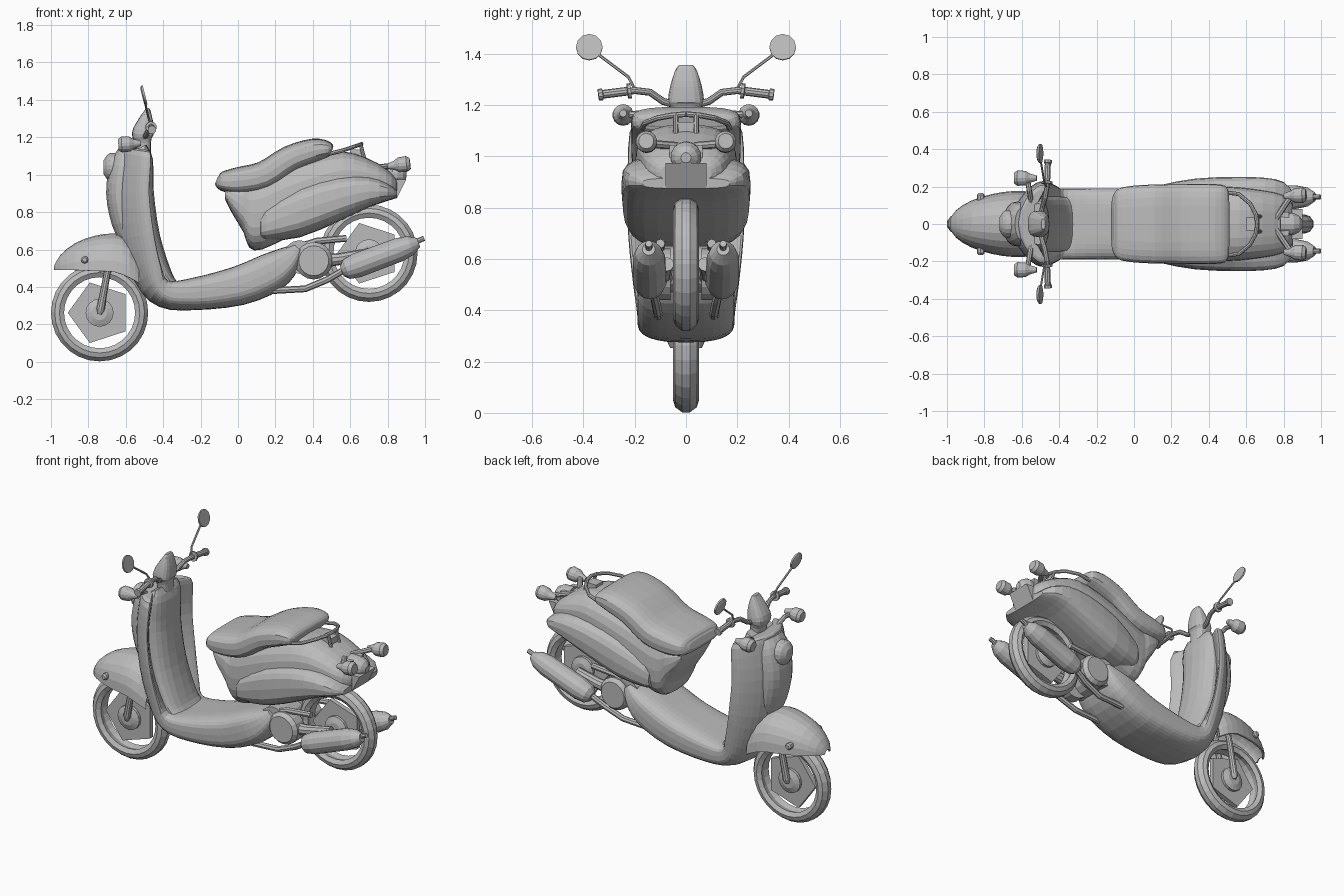
import bpy, bmesh
from math import sin, cos, pi, copysign
from mathutils import Vector

old = bpy.data.objects.get("Cube")
if old:
    bpy.data.objects.remove(old, do_unlink=True)

grey = bpy.data.materials.new("plain_grey")
grey.use_nodes = True
tone = (0.5, 0.5, 0.5, 1)
grey.diffuse_color = tone
grey.node_tree.nodes["Principled BSDF"].inputs["Base Color"].default_value = tone


def skin(name, rings, caps=True, closed=True, loop=False, mirror=False, thick=0):
    """Bridge rings of points into one mesh object."""
    bm = bmesh.new()
    rows = [[bm.verts.new(p) for p in ring] for ring in rings]
    n = len(rows[0])
    pairs = list(zip(rows, rows[1:])) + ([(rows[-1], rows[0])] if loop else [])
    for a, b in pairs:
        for i in range(n if closed else n - 1):
            j = (i + 1) % n
            bm.faces.new((a[i], a[j], b[j], b[i]))
    if caps and closed and not loop:
        bm.faces.new(rows[0])
        bm.faces.new(rows[-1])
    bmesh.ops.recalc_face_normals(bm, faces=bm.faces)
    me = bpy.data.meshes.new(name)
    bm.to_mesh(me)
    bm.free()
    me.materials.append(grey)
    ob = bpy.data.objects.new(name, me)
    bpy.context.collection.objects.link(ob)
    if thick:
        ob.modifiers.new("thickness", "SOLIDIFY").thickness = thick
    if mirror:
        m = ob.modifiers.new("both_sides", "MIRROR")
        m.use_axis = (False, True, False)
    return ob


def smooth_rows(rows, steps):
    """Catmull-Rom interpolation of a list of number tuples."""
    out = []
    for i in range(len(rows) - 1):
        a, b, c, d = (rows[max(0, min(len(rows) - 1, i + k))] for k in (-1, 0, 1, 2))
        for s in range(steps):
            t = s / steps
            out.append([q + t / 2 * (r - p + t * (2*p - 5*q + 4*r - s4 + t * (3*(q - r) + s4 - p)))
                        for p, q, r, s4 in zip(a, b, c, d)])
    return out + [list(rows[-1])]


def power(v, p):
    return copysign(abs(v) ** p, v)


def along(name, rows, n=24, e=2.8, steps=3):
    """Loft along a side path: rows of x, z, half width, half thickness, edge wrap."""
    rows = smooth_rows(rows, steps)
    rings = []
    for i, (x, z, w, h, wrap) in enumerate(rows):
        a, b = rows[max(i - 1, 0)], rows[min(i + 1, len(rows) - 1)]
        t = Vector((b[0] - a[0], b[1] - a[1])).normalized()
        ring = []
        for k in range(n):
            c, s = power(cos(2*pi*k/n), 2/e), power(sin(2*pi*k/n), 2/e)
            d = h * s + wrap * c * c
            ring.append((x - t.y * d, w * c, z + t.x * d))
        rings.append(ring)
    return skin(name, rings)


def upright(name, rows, n=24, e=2.8, steps=2, arch=False, thick=0):
    """Loft of vertical sections: rows of x, low z, high z, half width."""
    rings = []
    for x, lo, hi, w in smooth_rows(rows, steps):
        base, h = (lo, hi - lo) if arch else ((lo + hi) / 2, (hi - lo) / 2)
        count, turn = (n // 2 + 1, pi / (n // 2)) if arch else (n, 2 * pi / n)
        rings.append([(x, w * power(cos(k * turn), 2/e), base + h * power(sin(k * turn), 2/e))
                      for k in range(count)])
    return skin(name, rings, closed=not arch, thick=thick)


def tube(name, pts, radii, n=10, mirror=True):
    """Round sweep through points; varying radii make turned parts."""
    pts = [Vector(p) for p in pts]
    if isinstance(radii, float):
        radii = [radii] * len(pts)
    rings = []
    for i, p in enumerate(pts):
        t = pts[min(i + 1, len(pts) - 1)] - pts[max(i - 1, 0)]
        q = t.to_track_quat('Z', 'Y')
        rings.append([p + q @ Vector((radii[i] * sin(2*pi*k/n), radii[i] * cos(2*pi*k/n), 0))
                      for k in range(n)])
    return skin(name, rings, mirror=mirror)


def turned(name, start, end, stations, n=14, mirror=True):
    """Turned solid between two points: stations of fraction, radius."""
    a, b = Vector(start), Vector(end)
    return tube(name, [a.lerp(b, f) for f, r in stations], [r for f, r in stations], n, mirror)


def box(name, x0, x1, z0, z1, w):
    rings = [[(x, -w, z0), (x, w, z0), (x, w, z1), (x, -w, z1)] for x in (x0, x1)]
    return skin(name, rings)


# Wheels: tyre, five-sided plate and hub
def wheel(name, x, z):
    profile = [(.19, -.035), (.215, -.05), (.24, -.042), (.26, -.015),
               (.26, .015), (.24, .042), (.215, .05), (.19, .035), (.2, 0)]
    rings = [[(x + r * cos(2*pi*k/28), y, z + r * sin(2*pi*k/28)) for r, y in profile]
             for k in range(28)]
    skin(name + "_tyre", rings, loop=True)
    skin(name + "_plate", [[(x - .17 * cos(2*pi*k/5), y, z + .17 * sin(2*pi*k/5))
                            for k in range(5)] for y in (-.015, .015)])
    turned(name + "_hub", (x, -.045, z), (x, .045, z),
           [(0, .04), (.15, .075), (.85, .075), (1, .04)], 16, False)


wheel("front_wheel", -.74, .262)
wheel("rear_wheel", .70, .58)

# Front fender, bolts and fork
upright("front_fender", [(-.985, .49, .51, .025), (-.95, .49, .57, .075), (-.87, .49, .635, .125),
                         (-.76, .485, .675, .16), (-.66, .48, .685, .175), (-.58, .45, .66, .175),
                         (-.53, .42, .58, .16)], e=2.2, arch=True, thick=.01)
turned("fender_bolts", (-.82, .12, .545), (-.82, .165, .545), [(0, .02), (.8, .02), (1, .012)], 8)
tube("front_fork", [(-.67, .055, .6), (-.70, .055, .47), (-.735, .052, .28), (-.74, .05, .255)],
     [.018, .018, .022, .012])

# Leg shield flowing into the footboard
along("shield_and_footboard", [
    (-.575, 1.145, .18, .03, .08), (-.58, 1.11, .22, .045, .1), (-.61, .9, .228, .045, .12),
    (-.585, .66, .225, .05, .12), (-.50, .45, .205, .06, .08), (-.40, .36, .19, .07, .03),
    (-.25, .36, .19, .085, .01), (0, .405, .19, .105, .005), (.18, .48, .188, .105, .005),
    (.27, .55, .17, .075, 0), (.32, .61, .14, .03, 0)], n=32, e=3.4)
along("inner_panel", [(-.53, 1.14, .11, .04, .02), (-.51, 1.08, .14, .055, -.01),
                      (-.51, .9, .145, .06, -.02), (-.475, .66, .15, .06, -.02),
                      (-.40, .46, .15, .05, -.01), (-.34, .40, .14, .03, 0)], n=20)
along("nose_panel", [(-.61, 1.13, .09, .03, .02), (-.64, 1.05, .115, .045, .03),
                     (-.655, .9, .12, .05, .03), (-.635, .74, .11, .04, .03),
                     (-.59, .6, .08, .02, .02)], n=16)
turned("headlight", (-.62, 0, 1.04), (-.72, 0, 1.04),
       [(0, .075), (.65, .075), (.8, .065), (1, .035)], 18, False)

# Steering cowl, bars and mirrors
along("steering_cowl", [(-.50, 1.08, .05, .035, 0), (-.505, 1.17, .055, .04, 0),
                        (-.51, 1.215, .07, .058, 0), (-.495, 1.28, .06, .043, 0),
                        (-.485, 1.335, .042, .02, 0), (-.485, 1.355, .028, .01, 0)], n=16)
tube("handlebars", [(-.5, .04, 1.2), (-.49, .09, 1.215), (-.475, .14, 1.25),
                    (-.465, .2, 1.257), (-.46, .33, 1.24)], .014)
turned("grips", (-.465, .215, 1.256), (-.46, .342, 1.24),
       [(0, .03), (.1, .03), (.12, .017), (.85, .017), (.87, .023), (1, .023)], 10)
tube("mirror_stems", [(-.465, .195, 1.255), (-.48, .225, 1.31), (-.5, .345, 1.40)], .006, 6)
turned("mirrors", (-.497, .377, 1.427), (-.513, .377, 1.423),
       [(0, .052), (.6, .052), (1, .038)], 12)

# Front and rear turn signals, widening toward the lens
lamp = [(0, .014), (.3, .025), (.5, .04), (.85, .042), (1, .03)]
turned("front_signals", (-.52, .245, 1.168), (-.64, .245, 1.16), lamp)
tube("front_signal_stalks", [(-.55, .12, 1.13), (-.56, .18, 1.165), (-.57, .245, 1.163)], .014, 8)
turned("rear_signals", (.80, .15, 1.045), (.92, .155, 1.06), lamp)
tube("rear_signal_stalks", [(.76, .03, 1.04), (.80, .09, 1.045), (.84, .15, 1.05)], .016, 8)

# Seat, body core and bulged side panels
along("seat", [(-.115, .97, .13, .02, 0), (-.09, .965, .185, .05, 0), (0, .968, .205, .072, 0),
               (.14, .997, .212, .076, 0), (.28, 1.085, .214, .072, 0), (.41, 1.13, .214, .064, 0),
               (.485, 1.137, .205, .042, 0), (.505, 1.135, .17, .018, 0)], e=3.4)
upright("body_core", [(-.07, .87, .93, .15), (-.03, .79, .95, .17), (.03, .69, .97, .18),
                      (.06, .61, .98, .18), (.13, .6, 1.0, .19), (.3, .68, 1.07, .2),
                      (.5, .77, 1.12, .2), (.62, .82, 1.115, .19), (.75, .85, 1.06, .17),
                      (.82, .88, 1.01, .14), (.85, .9, .97, .1)])
upright("side_panels", [(.12, .66, .78, .185), (.15, .645, .835, .21), (.33, .665, .945, .243),
                        (.54, .75, 1.0, .252), (.7, .825, .995, .247), (.8, .86, .955, .225),
                        (.85, .875, .915, .17)], e=3.3)

# Grab rail, tail lamp and number plate
tube("grab_rail", [(.48, .17, 1.11), (.56, .16, 1.13), (.62, .11, 1.15), (.65, .055, 1.16),
                   (.66, 0, 1.165)], .011, 8)
tube("rail_posts", [(.655, .04, 1.163), (.68, .04, 1.07)], .01, 8)
box("tail_bracket", .60, .67, 1.05, 1.135, .035)
box("lamp_mount", .70, .83, .95, 1.045, .065)
turned("tail_lamp", (.78, 0, 1.0), (.90, 0, .995), [(0, .06), (.6, .06), (.85, .045), (1, .02)], 14, False)
skin("number_plate", [[(.83, y, .975), (.90, y, .975), (.85, y, .875), (.81, y, .9)]
                      for y in (-.08, .08)])

# Engine, swing arms and exhausts
turned("engine_covers", (.405, .06, .54), (.405, .15, .54), [(0, .1), (.75, .1), (1, .08)], 18)
turned("engine_core", (.33, -.12, .56), (.33, .12, .56), [(0, .09), (1, .09)], 14, False)
tube("swing_arms", [(.38, .09, .53), (.55, .085, .55), (.70, .075, .58)], [.04, .032, .028])
tube("upper_struts", [(.28, .1, .60), (.42, .1, .645), (.58, .1, .66)], .018, 8)
tube("exhaust_pipes", [(.18, .11, .38), (.36, .11, .39), (.48, .12, .44), (.6, .14, .51)], .018, 8)
turned("mufflers", (.555, .14, .485), (.965, .145, .638),
       [(0, .03), (.06, .055), (.2, .066), (.75, .064), (.9, .052), (1, .025)])
tube("muffler_tips", [(.94, .145, .63), (.97, .145, .65), (.995, .145, .66)], .014, 8)
